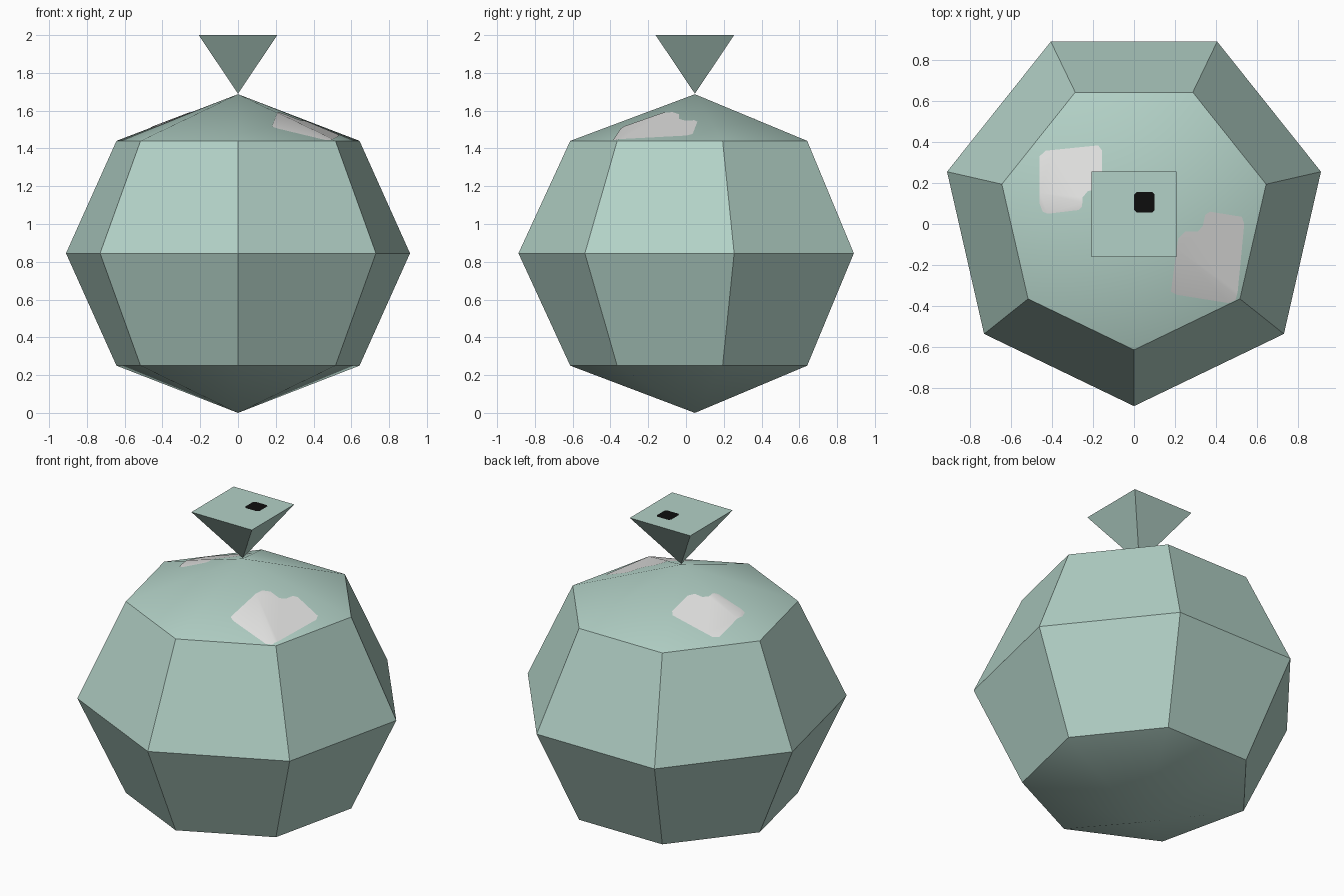
import bpy, bmesh, math
from mathutils import Vector

if "Cube" in bpy.data.objects:
    bpy.data.objects.remove(bpy.data.objects["Cube"])

CY = 0.047                      # y of the vertical axis
SIDES = 7
RING_R, TOP_RING_Z, POLE_Z = 0.66, 1.44, 1.687


def material(name, rgb):
    m = bpy.data.materials.new(name)
    m.diffuse_color = (*rgb, 1)
    m.use_nodes = True
    m.node_tree.nodes["Principled BSDF"].inputs["Base Color"].default_value = m.diffuse_color
    return m


GREEN = material("pale green", (0.45, 0.64, 0.57))
WHITE = material("off white", (0.76, 0.76, 0.75))
BLACK = material("black", (0.004, 0.004, 0.004))


def finish(bm, name, mat):
    me = bpy.data.meshes.new(name)
    bm.to_mesh(me)
    bm.free()
    me.materials.append(mat)
    ob = bpy.data.objects.new(name, me)
    bpy.context.collection.objects.link(ob)
    bpy.ops.object.select_all(action='DESELECT')
    ob.select_set(True)
    bpy.context.view_layer.objects.active = ob
    bpy.ops.object.shade_smooth_by_angle(angle=math.radians(30))
    return ob


def corner(k):
    a = -math.pi / 2 + k * 2 * math.pi / SIDES
    return Vector((math.cos(a), math.sin(a), 0))


# Seven-sided ball body: three rings between two poles
bm = bmesh.new()
bottom = bm.verts.new((0, CY, 0))
top = bm.verts.new((0, CY, POLE_Z))
rings = [[bm.verts.new(corner(k) * r + Vector((0, CY, z))) for k in range(SIDES)]
         for r, z in ((RING_R, 0.25), (0.934, 0.845), (RING_R, TOP_RING_Z))]
for k in range(SIDES):
    n = (k + 1) % SIDES
    bm.faces.new((bottom, rings[0][n], rings[0][k]))
    for lo, hi in zip(rings, rings[1:]):
        bm.faces.new((lo[k], lo[n], hi[n], hi[k]))
    bm.faces.new((rings[2][k], rings[2][n], top))
finish(bm, "body", GREEN)

# Inverted pyramid knot standing on its tip
bm = bmesh.new()
tip = bm.verts.new((0, CY, 1.69))
rim = [bm.verts.new((x * 0.208, CY + y * 0.208, 2))
       for x, y in ((-1, -1), (1, -1), (1, 1), (-1, 1))]
bm.faces.new(rim)
for k in range(4):
    bm.faces.new((tip, rim[(k + 1) % 4], rim[k]))
finish(bm, "knot", GREEN)


def cap_height(p):
    """Height of the faceted top cap under a point."""
    d = Vector((p.x, p.y - CY, 0))
    reach = max(d.dot((corner(k) + corner(k + 1)).normalized()) for k in range(SIDES))
    return POLE_Z - (POLE_Z - TOP_RING_Z) * reach / (RING_R * math.cos(math.pi / SIDES))


def cap_patch(name, outline):
    """Painted patch, creased along the cap's spokes and laid on its surface."""
    bm = bmesh.new()
    bm.faces.new([bm.verts.new((x, y, 0)) for x, y in outline])
    for k in range(SIDES):
        c = corner(k)
        bmesh.ops.bisect_plane(bm, geom=bm.verts[:] + bm.edges[:] + bm.faces[:],
                               plane_co=(0, CY, 0), plane_no=(-c.y, c.x, 0))
    bmesh.ops.triangulate(bm, faces=bm.faces[:])
    for f in bm.faces:
        f.normal_update()
        if f.normal.z < 0:
            f.normal_flip()
    for v in bm.verts:
        v.co.z = cap_height(v.co) + 0.003
    finish(bm, name, WHITE)


cap_patch("right_patch", [
    (0.18, -0.33), (0.21, -0.345), (0.46, -0.385), (0.495, -0.37), (0.505, -0.33),
    (0.537, 0.0), (0.525, 0.035), (0.37, 0.06), (0.347, 0.045), (0.335, -0.01),
    (0.31, -0.037), (0.25, -0.037), (0.215, -0.07)])
cap_patch("left_patch", [
    (-0.46, 0.33), (-0.46, 0.10), (-0.445, 0.06), (-0.42, 0.05), (-0.27, 0.068),
    (-0.253, 0.085), (-0.25, 0.13), (-0.225, 0.16), (-0.18, 0.17), (-0.157, 0.21),
    (-0.157, 0.36), (-0.175, 0.383), (-0.43, 0.357)])

# Small dark square on the flat top of the knot
bm = bmesh.new()
h, c = 0.05, 0.012
pts = [(-h + c, -h), (h - c, -h), (h, -h + c), (h, h - c),
       (h - c, h), (-h + c, h), (-h, h - c), (-h, -h + c)]
bm.faces.new([bm.verts.new((0.051 + x, 0.106 + y, 2.002)) for x, y in pts])
finish(bm, "knot_mark", BLACK)
